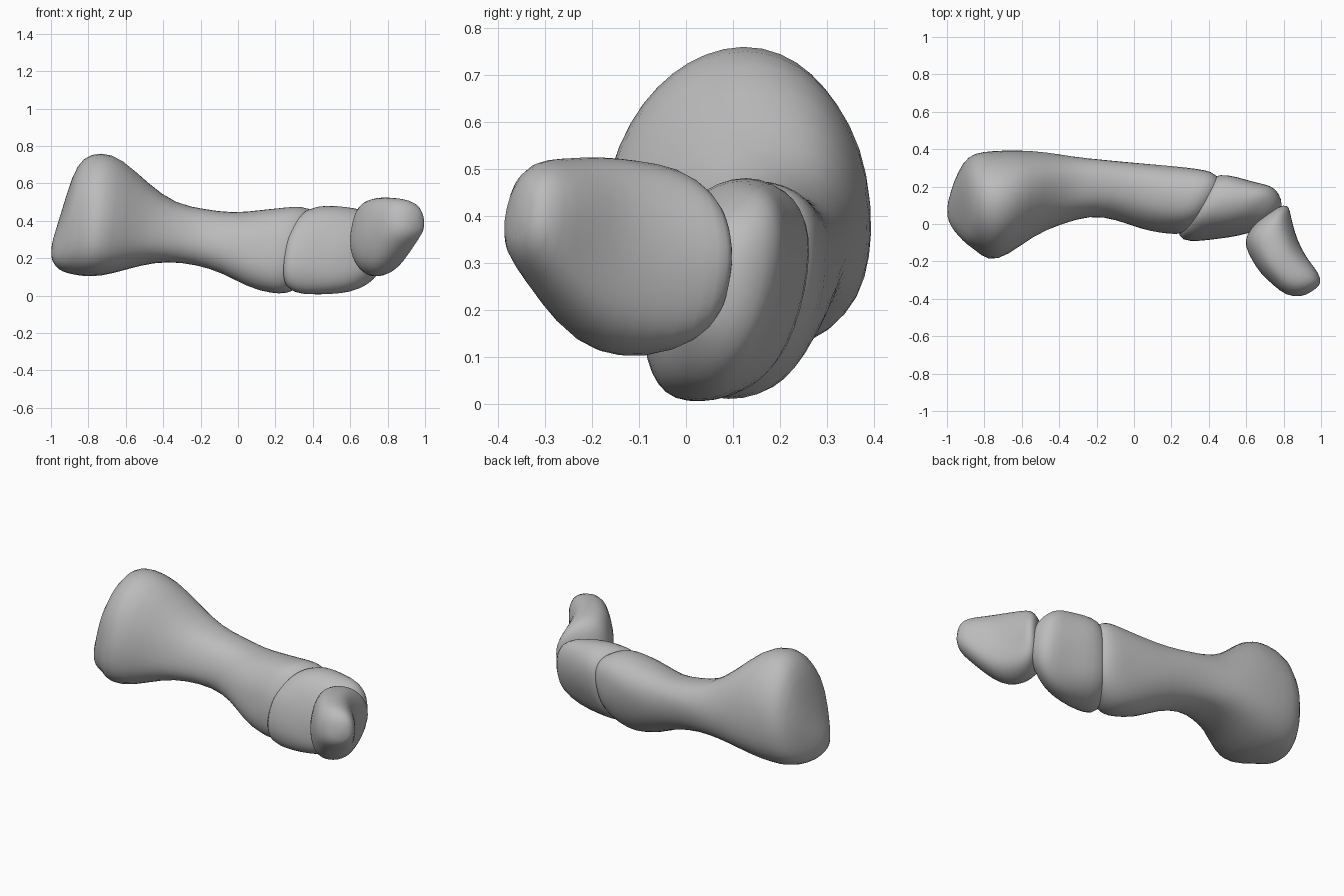
import bpy
import bmesh
from math import sin, cos, pi, radians, copysign
from mathutils import Vector, noise

cube = bpy.data.objects.get("Cube")
if cube:
    bpy.data.objects.remove(cube, do_unlink=True)

# One plain grey for every bone
bone_grey = bpy.data.materials.new("bone grey")
bone_grey.use_nodes = True
colour = (0.5, 0.5, 0.5, 1)
bone_grey.diffuse_color = colour
bone_grey.node_tree.nodes["Principled BSDF"].inputs["Base Color"].default_value = colour

SIDES = 20
BOXINESS = 0.86


def squared(value):
    """Push a sine or cosine outwards so the section is a little boxy."""
    return copysign(abs(value) ** BOXINESS, value)


def section(row, yaw, lean, slant):
    """Points of one egg-shaped cross-section: the width axis is turned by yaw,
    the height axis is sheared by lean (along x) and slant (along y)."""
    x, y, z, width, height, egg = row
    centre = Vector((x, y, z))
    across = Vector((sin(yaw), cos(yaw), 0))
    upward = Vector((lean, slant, 1))
    points = []
    for i in range(SIDES):
        angle = 2 * pi * i / SIDES
        side = width * squared(cos(angle)) * (1 - egg * sin(angle))
        point = centre + across * side + upward * height * squared(sin(angle))
        # Slight natural lumpiness
        points.append(point + (point - centre).normalized() * 0.012 * noise.noise(point * 9))
    return points


def make_bone(name, rows, start, end):
    """Loft the rows, blending (yaw, lean, slant) from start to end."""
    bm = bmesh.new()
    rings = []
    for i, row in enumerate(rows):
        t = i / (len(rows) - 1)
        yaw, lean, slant = (a + (b - a) * t for a, b in zip(start, end))
        points = section(row, radians(yaw), lean, slant)
        rings.append([bm.verts.new(p) for p in points])
    for lower, upper in zip(rings, rings[1:]):
        for i in range(SIDES):
            j = (i + 1) % SIDES
            bm.faces.new((lower[i], lower[j], upper[j], upper[i]))
    # Close both joint ends with a slightly raised centre
    for ring, inner in ((rings[0], rings[1]), (rings[-1], rings[-2])):
        middle = sum((v.co for v in ring), Vector()) / SIDES
        behind = sum((v.co for v in inner), Vector()) / SIDES
        pole = bm.verts.new(middle + (middle - behind).normalized() * 0.015)
        for i in range(SIDES):
            bm.faces.new((ring[i], ring[(i + 1) % SIDES], pole))
    bmesh.ops.recalc_face_normals(bm, faces=bm.faces)
    mesh = bpy.data.meshes.new(name)
    bm.to_mesh(mesh)
    bm.free()
    mesh.materials.append(bone_grey)
    mesh.shade_smooth()
    obj = bpy.data.objects.new(name, mesh)
    bpy.context.collection.objects.link(obj)
    subdivision = obj.modifiers.new("Soften", "SUBSURF")
    subdivision.levels = subdivision.render_levels = 1
    return obj


# Rows: centre x, y, z, half width, half height, narrowing towards the top
# Long bone with a broad, tall base and a narrow waist
make_bone("proximal_bone", [
    (-.99, .05, .24, .06, .065, 0),
    (-.95, .08, .285, .15, .15, 0),
    (-.9, .11, .385, .225, .265, .1),
    (-.85, .125, .425, .255, .32, .18),
    (-.76, .1, .435, .295, .338, .22),
    (-.65, .115, .425, .282, .315, .22),
    (-.5, .165, .38, .222, .218, .2),
    (-.36, .18, .335, .185, .157, .1),
    (-.2, .195, .315, .15, .147, 0),
    (-.05, .175, .28, .155, .163, 0),
    (.1, .14, .25, .178, .211, 0),
    (.22, .125, .242, .184, .236, 0),
    (.3, .115, .245, .186, .236, 0),
    (.36, .11, .25, .17, .21, 0),
    (.41, .1, .25, .12, .15, 0),
], start=(-8, .03, 0), end=(27, .2, .16))

# Short, thick bone overlapping the end of the long one
make_bone("middle_bone", [
    (.31, .1, .24, .15, .18, 0),
    (.355, .09, .24, .196, .235, 0),
    (.45, .08, .242, .19, .24, 0),
    (.55, .07, .24, .172, .234, 0),
    (.64, .07, .248, .155, .215, 0),
    (.7, .065, .255, .125, .18, 0),
    (.75, .04, .28, .075, .11, 0),
], start=(27, .22, .2), end=(40, -.06, .2))

# Tapered tip bone bending forwards
make_bone("tip_bone", [
    (.725, .055, .31, .09, .11, 0),
    (.717, .02, .305, .135, .16, 0),
    (.715, -.035, .305, .148, .2, 0),
    (.745, -.12, .31, .138, .21, .05),
    (.785, -.195, .325, .128, .203, .05),
    (.84, -.265, .362, .118, .165, 0),
    (.9, -.32, .395, .106, .12, 0),
    (.945, -.35, .405, .072, .075, 0),
], start=(57, 0, 0), end=(57, -.1, .1))
